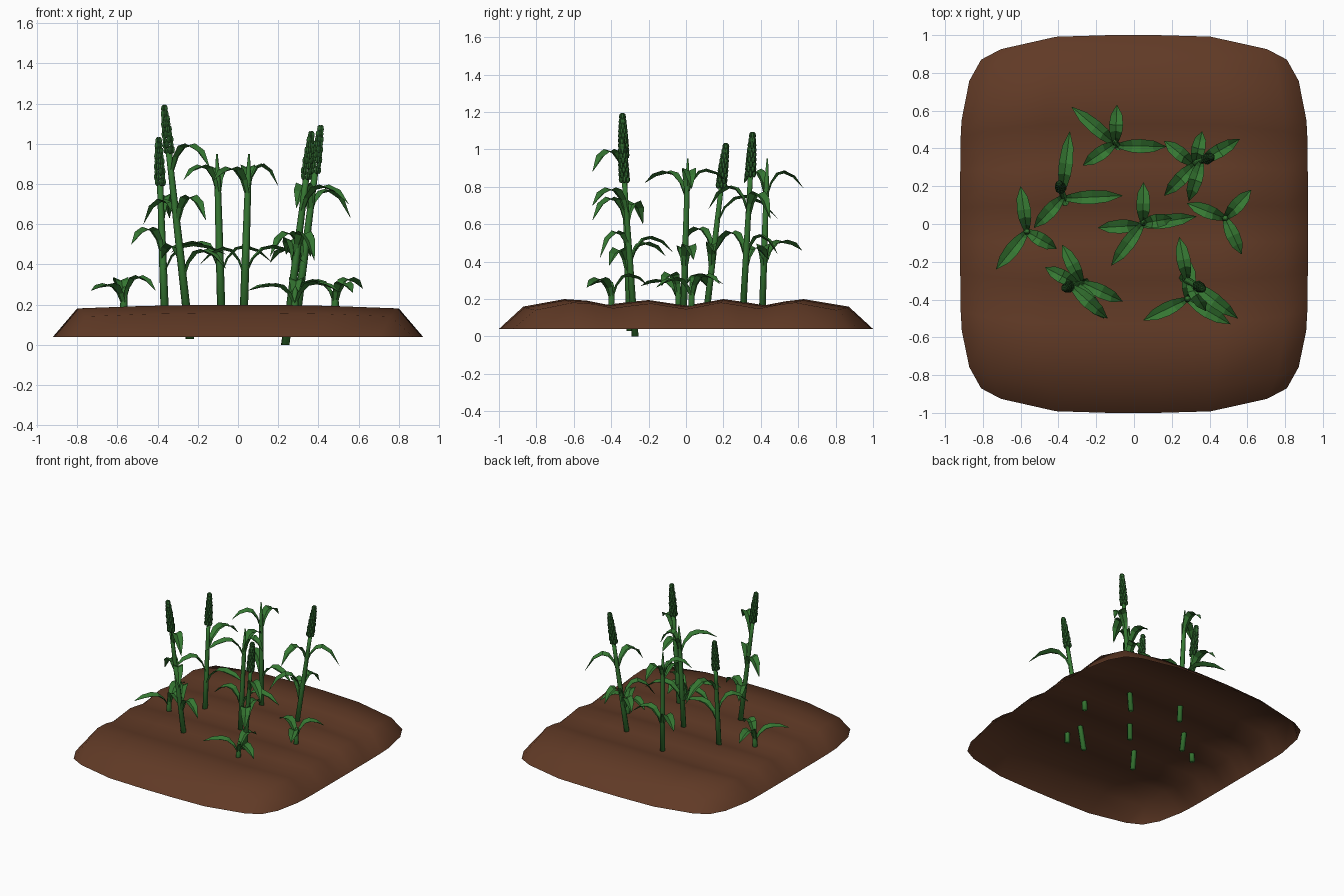
import bpy, bmesh, math
from mathutils import Vector

if "Cube" in bpy.data.objects:
    bpy.data.objects.remove(bpy.data.objects["Cube"])


def material(name, rgb):
    m = bpy.data.materials.new(name)
    m.diffuse_color = (*rgb, 1)
    m.use_nodes = True
    m.node_tree.nodes["Principled BSDF"].inputs["Base Color"].default_value = m.diffuse_color
    return m


SOIL = material("soil brown", (0.118, 0.042, 0.019))
LEAF = material("leaf green", (0.036, 0.185, 0.032))
EAR = material("ear green", (0.026, 0.125, 0.026))


def finish(bm, name, mat, smooth):
    me = bpy.data.meshes.new(name)
    bm.to_mesh(me)
    bm.free()
    me.materials.append(mat)
    for p in me.polygons:
        p.use_smooth = smooth
    ob = bpy.data.objects.new(name, me)
    bpy.context.collection.objects.link(ob)
    return ob


# Soil: open sheet with furrows along x and a sloping rounded rim
def build_soil():
    xs = [-.92, -.8, -.47, -.15, .14, .46, .8, .92]
    rows = [(-1, .04), (-.87, .16), (-.65, .2), (-.53, .192), (-.42, .17), (-.3, .185),
            (-.2, .195), (-.1, .18), (0, .165), (.1, .182), (.2, .2), (.31, .185),
            (.42, .167), (.53, .188), (.63, .2), (.87, .16), (1, .04)]
    bm = bmesh.new()
    grid = []
    for y, z in rows:
        row = []
        for x in xs:
            u = x / .92
            h = z - .025 * u * u
            if abs(x) > .9 or abs(y) == 1:
                h = .04
            row.append(bm.verts.new((x * (1 - .12 * y ** 6), y * (1 - .13 * u ** 4), h)))
        grid.append(row)
    for a, b in zip(grid, grid[1:]):
        for i in range(len(xs) - 1):
            bm.faces.new((a[i], a[i + 1], b[i + 1], b[i]))
    finish(bm, "soil_bed", SOIL, True)


# Tapered six-sided tube through the given points
def tube(bm, pts, radii, sides=6):
    rings = []
    for p, r in zip(pts, radii):
        rings.append([bm.verts.new((p.x + r * math.cos(k * math.tau / sides),
                                    p.y + r * math.sin(k * math.tau / sides), p.z))
                      for k in range(sides)])
    for a, b in zip(rings, rings[1:]):
        for k in range(sides):
            j = (k + 1) % sides
            bm.faces.new((a[k], a[j], b[j], b[k]))
    bm.faces.new(rings[0][::-1])
    bm.faces.new(rings[-1])


# Folded blade that rises from the stem, arches and droops to its tip
def leaf(bm, base, tip, peak, width):
    flat = Vector((tip.x - base.x, tip.y - base.y, 0))
    side = Vector((-flat.y, flat.x, 0)).normalized()
    path = []
    for t, f in ((0, 0), (.13, .6), (.3, .93), (.48, 1), (.74, .72), (1, 0)):
        low = base.z if t < .48 else tip.z
        p = base + flat * t
        p.z = low + (peak - low) * f
        path.append(p)
    prev = None
    for i, (p, w) in enumerate(zip(path, (.3, .6, .9, 1, .8, .03))):
        tangent = path[min(i + 1, 5)] - path[max(i - 1, 0)]
        up = tangent.cross(side).normalized()
        w *= width
        cur = [bm.verts.new(p + side * w + up * w * .2),
               bm.verts.new(p - up * w * .25),
               bm.verts.new(p - side * w + up * w * .2)]
        if prev:
            for k in (0, 1):
                bm.faces.new((prev[k], prev[k + 1], cur[k + 1], cur[k]))
        prev = cur


# Ear: staggered rings of small kernels around the stem tip
def ear(name, start, axis, length=.235):
    bm = bmesh.new()
    rings = 9
    for i in range(rings):
        t = i / (rings - 1)
        r = .019 * (1 - .65 * t ** 2)
        c = start + axis * (length - .03) * t
        for k in range(5):
            a = (k + .5 * (i % 2)) * math.tau / 5
            made = bmesh.ops.create_uvsphere(bm, u_segments=6, v_segments=4, radius=1)
            for v in made["verts"]:
                v.co = Vector((v.co.x * .0125, v.co.y * .0125, v.co.z * .021)) + c \
                    + Vector((math.cos(a) * r, math.sin(a) * r, .01))
    finish(bm, name, EAR, False)


# Whole plant: stem from root to top, leaves as (tip x, tip y, peak z, tip z)
def plant(name, root, top, leaves, has_ear=False, radius=.021, width=.037):
    root, top = Vector(root), Vector(top)
    bm = bmesh.new()
    end = .75 if has_ear else .2
    tube(bm, [root, root.lerp(top, .5), root.lerp(top, .85), top],
         [radius, radius * .9, radius * .75, radius * end])
    finish(bm, name + "_stem", LEAF, True)
    bm = bmesh.new()
    for x, y, peak, tip in leaves:
        z = max(peak - .15, .19)
        base = root.lerp(top, (z - root.z) / (top.z - root.z))
        leaf(bm, base, Vector((x, y, tip)), peak, width)
    finish(bm, name + "_leaves", LEAF, False)
    if has_ear:
        ear(name + "_ear", top - (top - root).normalized() * .01, (top - root).normalized())


build_soil()

# Tall plants without ears
plant("back_stalk", (-.08, .405, .05), (-.105, .435, .95),
      [(-.27, .31, .89, .82), (-.09, .63, .88, .79), (-.33, .62, .51, .46), (.17, .41, .49, .41)])
plant("middle_stalk", (.025, -.015, .05), (.055, .01, .95),
      [(.05, .22, .89, .83), (-.12, -.22, .88, .82), (.2, .03, .895, .79),
       (.33, .04, .49, .41), (-.19, -.02, .48, .4)])

# Tall plants with ears
plant("left_back_plant", (-.36, .10, .05), (-.388, .19, .81),
      [(-.34, .49, .75, .63), (-.06, .15, .5, .45), (-.53, -.02, .58, .5)], True)
plant("left_front_plant", (-.24, -.3, .03), (-.345, -.333, .97),
      [(-.14, -.5, .995, .88), (-.16, -.5, .74, .62), (-.47, -.23, .72, .6),
       (-.38, -.11, .5, .43), (-.06, -.41, .47, .38)], True)
plant("right_back_plant", (.28, .3, .05), (.385, .345, .87),
      [(.56, .45, .77, .63), (.29, .12, .8, .68), (.16, .15, .56, .44),
       (.16, .44, .48, .41), (.36, .49, .54, .44)], True)
plant("right_front_plant", (.235, -.272, 0), (.34, -.33, .84),
      [(.55, -.5, .79, .7), (.24, -.07, .53, .45), (.38, -.46, .56, .42)], True)

# Small sprouts
plant("left_sprout", (-.57, -.04, .1), (-.565, -.04, .29),
      [(-.6, .2, .33, .28), (-.73, -.24, .3, .27), (-.41, -.13, .34, .27)])
plant("right_sprout", (.48, .03, .1), (.485, .03, .29),
      [(.28, .11, .32, .27), (.62, .18, .33, .28), (.57, -.16, .31, .26)])
plant("front_sprout", (.28, -.4, .1), (.285, -.395, .29),
      [(.05, -.51, .3, .27), (.51, -.53, .31, .26), (.3, -.2, .33, .27)])
